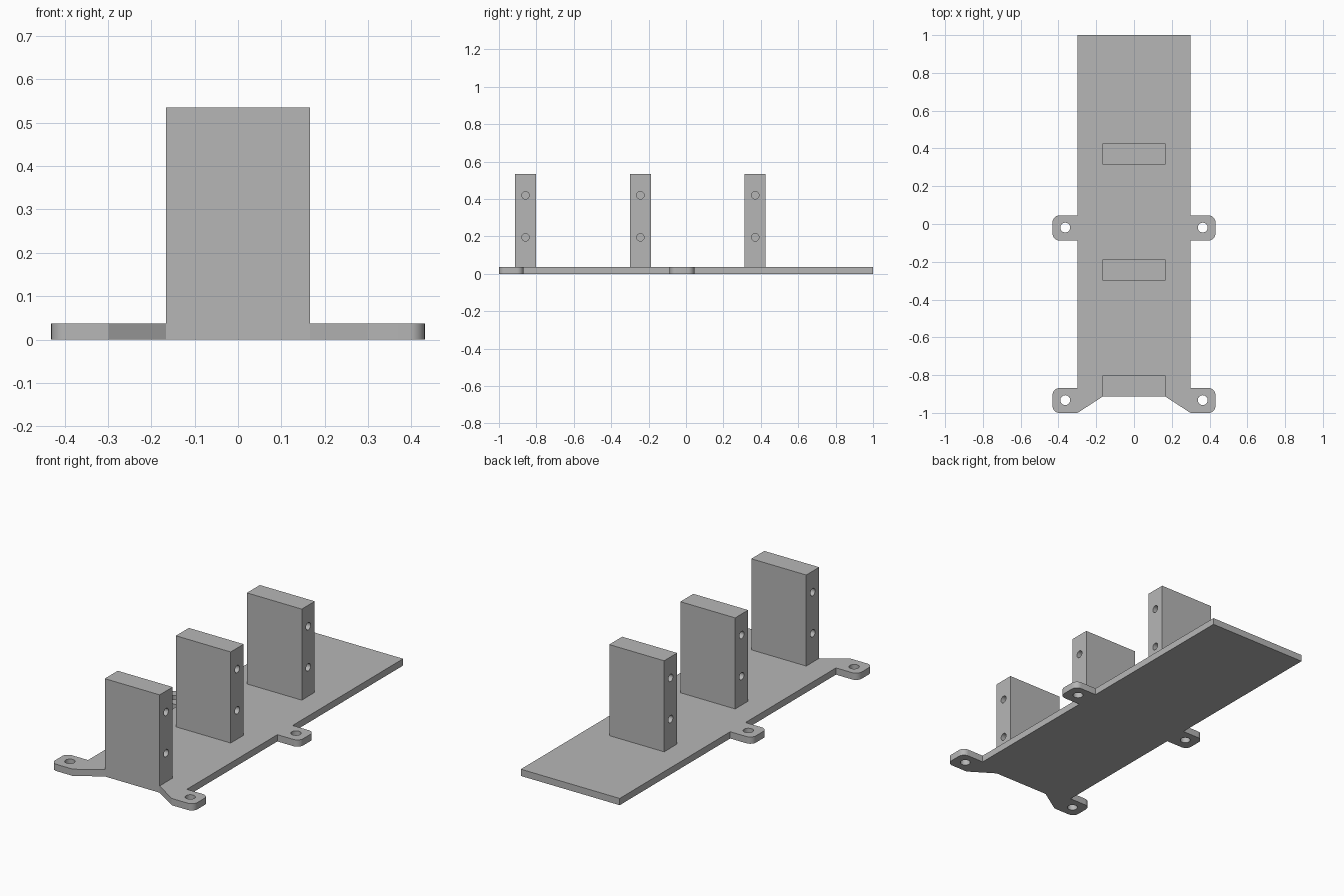
import bpy, bmesh
from math import radians, pi, cos, sin
from mathutils import Matrix, Vector

cube = bpy.data.objects.get("Cube")
if cube:
    bpy.data.objects.remove(cube, do_unlink=True)

THICK, TOP = 0.037, 0.535              # plate thickness, block top
HALF, TAB, BLOCK = 0.299, 0.431, 0.166  # half widths
DEPTH = 0.112                          # block depth in y
BLOCK_Y = (-0.858, -0.244, 0.370)
FRONT = BLOCK_Y[0] - DEPTH / 2
TABS = ((-1.0, -0.869), (-0.087, 0.045))
RADIUS = 0.035                         # tab corner radius

grey = bpy.data.materials.new("light grey")
grey.use_nodes = True
colour = (0.47, 0.47, 0.47, 1)
grey.diffuse_color = colour
grey.node_tree.nodes["Principled BSDF"].inputs["Base Color"].default_value = colour


def make_object(name, bm):
    bmesh.ops.recalc_face_normals(bm, faces=bm.faces)
    mesh = bpy.data.meshes.new(name)
    bm.to_mesh(mesh)
    bm.free()
    mesh.materials.append(grey)
    obj = bpy.data.objects.new(name, mesh)
    bpy.context.collection.objects.link(obj)
    return obj


def make_cutter(name, centres, radius, length, axis):
    bm = bmesh.new()
    turn = Matrix.Rotation(pi / 2, 4, "Y") if axis == "X" else Matrix()
    for c in centres:
        bmesh.ops.create_cone(bm, cap_ends=True, segments=32, radius1=radius,
                              radius2=radius, depth=length,
                              matrix=Matrix.Translation(c) @ turn)
    obj = make_object(name, bm)
    obj.hide_render = True
    return obj


def drill(obj, cutter):
    mod = obj.modifiers.new("holes", "BOOLEAN")
    mod.operation, mod.solver, mod.object = "DIFFERENCE", "EXACT", cutter
    bpy.ops.object.select_all(action="DESELECT")
    bpy.context.view_layer.objects.active = obj
    obj.select_set(True)
    bpy.ops.object.modifier_apply(modifier=mod.name)
    bpy.data.objects.remove(cutter, do_unlink=True)
    bpy.ops.object.shade_smooth_by_angle(angle=radians(30))


def corner(cy, start):
    """Quarter circle at the outer corner of a tab."""
    angles = [radians(start + 90 * i / 8) for i in range(9)]
    return [(TAB - RADIUS + RADIUS * cos(a), cy + RADIUS * sin(a)) for a in angles]


# Base plate: half outline with rounded tabs, mirrored and extruded
half = [(BLOCK, FRONT)]
for low, high in TABS:
    half += [(HALF, low)] + corner(low + RADIUS, -90)
    half += corner(high - RADIUS, 0) + [(HALF, high)]
half.append((HALF, 1.0))
outline = half + [(-x, y) for x, y in reversed(half)]

bm = bmesh.new()
face = bm.faces.new([bm.verts.new((x, y, 0)) for x, y in outline])
extruded = bmesh.ops.extrude_face_region(bm, geom=[face])["geom"]
bmesh.ops.translate(bm, vec=(0, 0, THICK),
                    verts=[v for v in extruded if isinstance(v, bmesh.types.BMVert)])
plate = make_object("base_plate", bm)

# Screw holes through the tabs
holes = [Vector((s * 0.364, (low + high) / 2 + 0.002, THICK / 2))
         for s in (-1, 1) for low, high in TABS]
drill(plate, make_cutter("tab_hole_cutter", holes, 0.026, 0.2, "Z"))

# Upright blocks with blind holes in both sides
for name, y in zip(("front_block", "middle_block", "back_block"), BLOCK_Y):
    bm = bmesh.new()
    size = Matrix.Diagonal((2 * BLOCK, DEPTH, TOP - THICK, 1))
    place = Matrix.Translation((0, y, (TOP + THICK) / 2))
    bmesh.ops.create_cube(bm, size=1, matrix=place @ size)
    block = make_object(name, bm)
    centres = [Vector((s * BLOCK, y, z)) for s in (-1, 1) for z in (0.195, 0.42)]
    drill(block, make_cutter("side_hole_cutter", centres, 0.02, 0.2, "X"))
